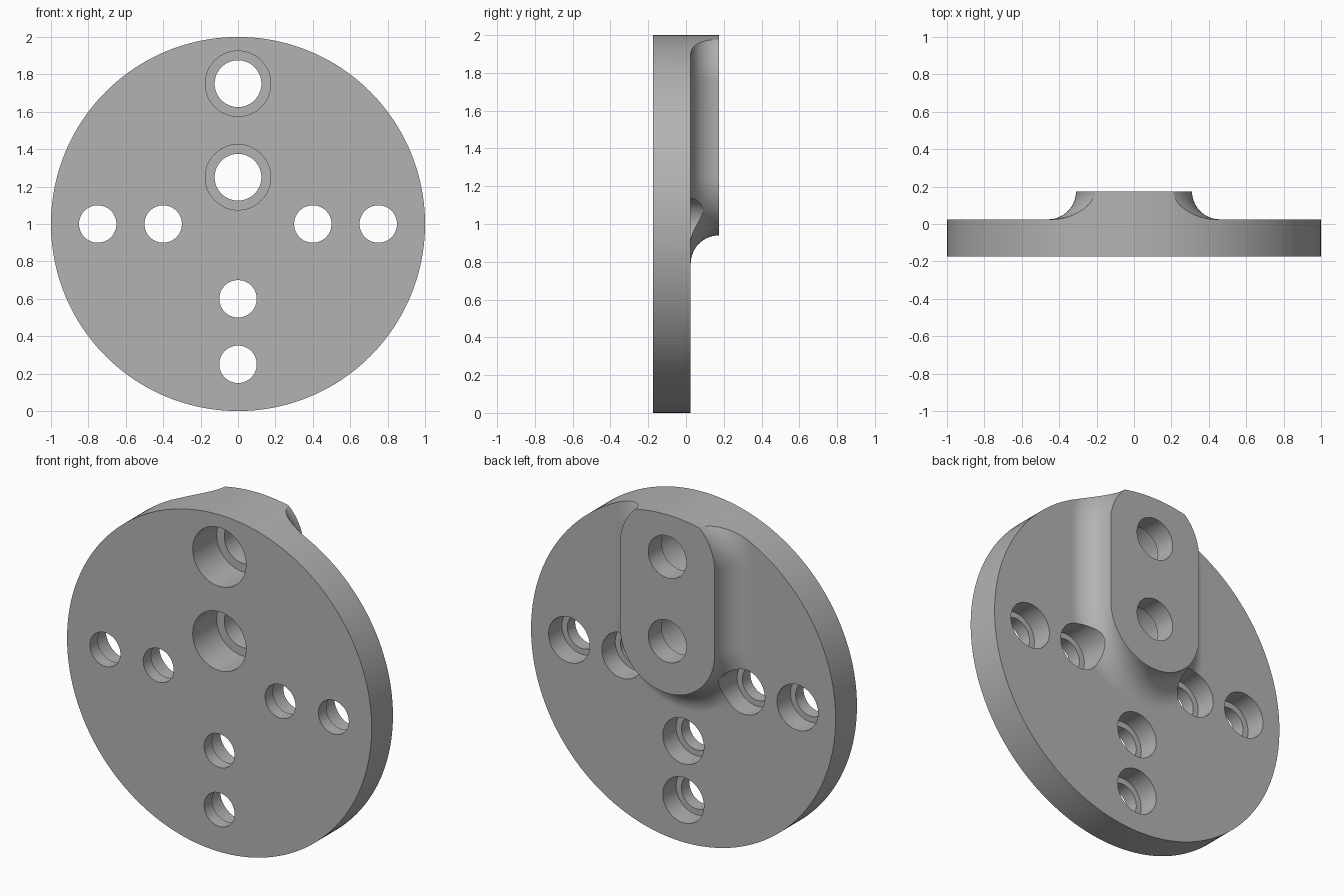
import bpy, math
from math import sin, cos, pi

cube = bpy.data.objects.get("Cube")
if cube:
    bpy.data.objects.remove(cube)

FRONT, STEP, BACK = -0.175, 0.025, 0.175   # plate front, plate back, boss face


def loft(name, rings):
    """Closed solid skinned through rings of equal point count, capped at both ends."""
    n = len(rings[0])
    verts = [p for r in rings for p in r]
    faces = [tuple(range(n))[::-1]]
    for k in range(len(rings) - 1):
        a, b = k * n, (k + 1) * n
        faces += [(a + i, a + (i + 1) % n, b + (i + 1) % n, b + i) for i in range(n)]
    faces.append(tuple(range((len(rings) - 1) * n, len(rings) * n)))
    mesh = bpy.data.meshes.new(name)
    mesh.from_pydata(verts, [], faces)
    obj = bpy.data.objects.new(name, mesh)
    bpy.context.collection.objects.link(obj)
    return obj


def slot(radius, y, low=1.25, high=1.75, n=48):
    """Upright rounded slot outline around the two mounting holes."""
    pts = []
    for centre, start in ((high, 0), (low, pi)):
        for i in range(n + 1):
            a = start + pi * i / n
            pts.append((radius * cos(a), y, centre + radius * sin(a)))
    return pts


def cylinder(name, x, z, radius, y0, y1, n=64):
    ring = lambda y: [(x + radius * cos(2 * pi * i / n), y, z + radius * sin(2 * pi * i / n))
                      for i in range(n)]
    return loft(name, [ring(y1), ring(y0)])


def boolean(target, tool, operation):
    mod = target.modifiers.new(operation.title(), 'BOOLEAN')
    mod.operation, mod.object, mod.solver = operation, tool, 'EXACT'
    bpy.context.view_layer.objects.active = target
    bpy.ops.object.modifier_apply(modifier=mod.name)
    bpy.data.objects.remove(tool)


# Round blank, trimmed by a wide slab that rises through a fillet into the boss
flange = cylinder("flange_plate", 0, 1, 1, FRONT, 0.3, 160)
fillet = 0.15
steps = 14
rings = [slot(0.31 + fillet * (1 - cos(a)), BACK - fillet * sin(a))
         for a in (pi / 2 * k / steps for k in range(steps + 1))]
rings += [slot(2, STEP), slot(2, -0.5)]
boolean(flange, loft("boss_profile", rings), 'INTERSECT')

# Mounting holes through the boss, counterbored from the front
for z in (1.25, 1.75):
    boolean(flange, cylinder("bore", 0, z, 0.125, -0.5, 0.5), 'DIFFERENCE')
    boolean(flange, cylinder("counterbore", 0, z, 0.175, -0.5, 0.05), 'DIFFERENCE')

# Bolt holes through the plate, counterbored from the back
for x, z in ((-0.75, 1), (-0.4, 1), (0.4, 1), (0.75, 1), (0, 0.6), (0, 0.25)):
    boolean(flange, cylinder("bore", x, z, 0.1, -0.5, 0.5), 'DIFFERENCE')
    boolean(flange, cylinder("counterbore", x, z, 0.135, -0.1, 0.5), 'DIFFERENCE')

# Plain grey finish
grey = bpy.data.materials.new("plain_grey")
grey.use_nodes = True
colour = (0.45, 0.45, 0.45, 1)
grey.diffuse_color = colour
grey.node_tree.nodes["Principled BSDF"].inputs["Base Color"].default_value = colour
flange.data.materials.clear()
flange.data.materials.append(grey)

# Smooth curved walls, crisp edges, flat faces kept flat
bpy.ops.object.select_all(action='DESELECT')
flange.select_set(True)
bpy.context.view_layer.objects.active = flange
bpy.ops.object.shade_smooth_by_angle(angle=math.radians(30))
weighted = flange.modifiers.new("Weighted normals", 'WEIGHTED_NORMAL')
weighted.keep_sharp = True
